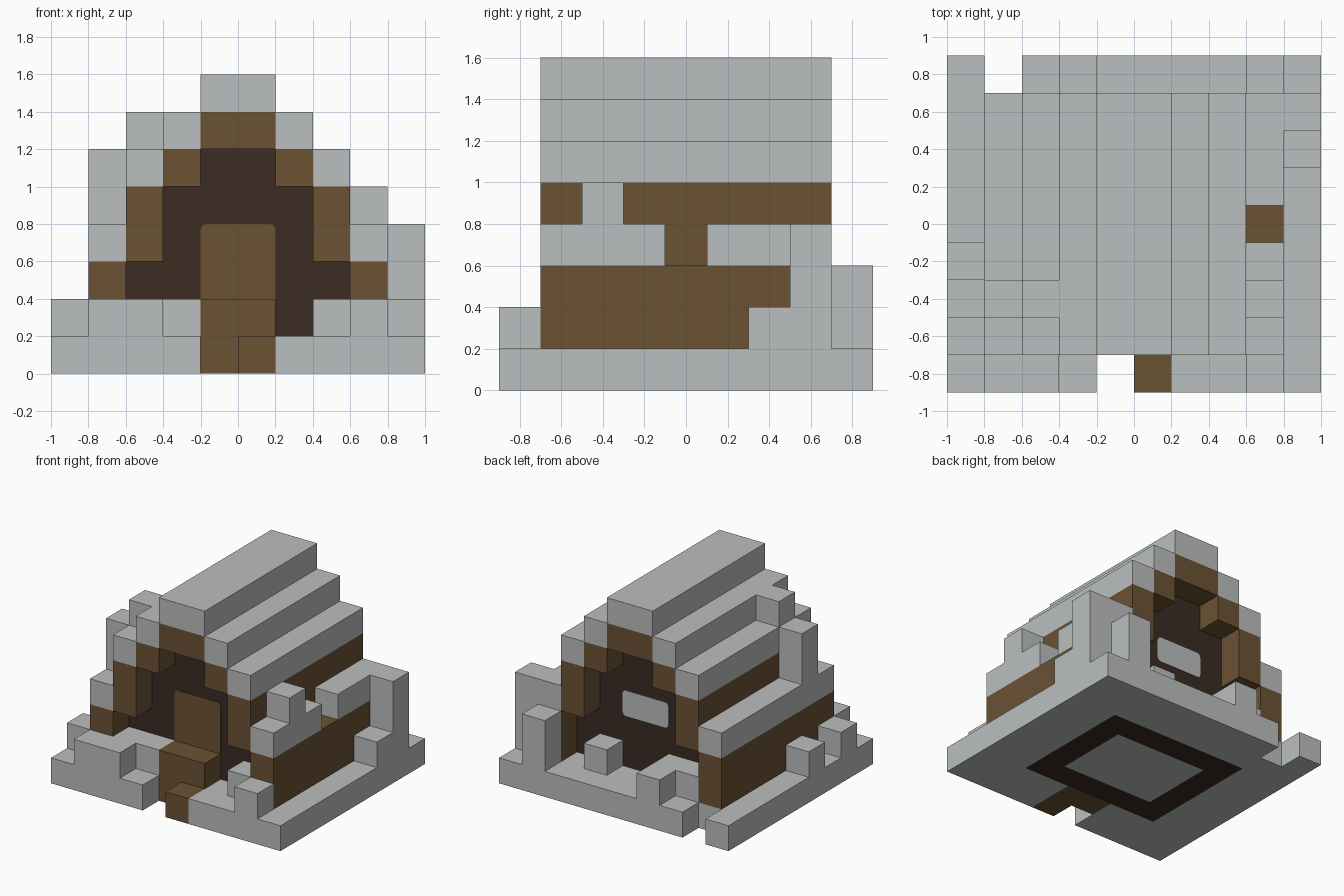
import bpy
import bmesh
from mathutils import Vector

if "Cube" in bpy.data.objects:
    bpy.data.objects.remove(bpy.data.objects["Cube"])

CELL = 0.2
ORIGIN = Vector((-1.0, -0.9, 0.0))


def material(name, rgb):
    mat = bpy.data.materials.new(name)
    mat.use_nodes = True
    mat.diffuse_color = (*rgb, 1)
    mat.node_tree.nodes["Principled BSDF"].inputs["Base Color"].default_value = (*rgb, 1)
    return mat


SNOW = material("snow", (0.50, 0.52, 0.52))
WOOD = material("wood", (0.147, 0.084, 0.034))
DARK = material("dark wood", (0.044, 0.025, 0.017))

# Grid of filled cells; each cell remembers the part it belongs to
cells = {}


def fill(part, x0, x1, y0, y1, z0, z1, mirror=False):
    for x in range(x0, x1):
        for y in range(y0, y1):
            for z in range(z0, z1):
                for cx in ((x, 9 - x) if mirror else (x,)):
                    if part:
                        cells[cx, y, z] = part
                    else:
                        cells.pop((cx, y, z), None)


def add_object(name, bm, mat):
    mesh = bpy.data.meshes.new(name)
    bm.to_mesh(mesh)
    bm.free()
    mesh.materials.append(mat)
    obj = bpy.data.objects.new(name, mesh)
    bpy.context.collection.objects.link(obj)
    return obj


def build_part(name, mat):
    """Skin the outer faces of one part, skipping faces buried in the model."""
    bm = bmesh.new()
    for cell in [c for c, part in cells.items() if part == name]:
        centre = Vector(cell) + Vector((0.5, 0.5, 0.5))
        for axis in range(3):
            for sign in (-1, 1):
                n = Vector((0, 0, 0))
                n[axis] = sign
                if tuple(int(v) for v in Vector(cell) + n) in cells:
                    continue
                u = Vector((0, 0, 0))
                u[(axis + 1) % 3] = 0.5
                v = n.cross(u)
                corners = (-u - v, u - v, u + v, v - u)
                bm.faces.new([bm.verts.new(ORIGIN + CELL * (centre + n / 2 + c))
                              for c in corners])
    bmesh.ops.remove_doubles(bm, verts=bm.verts, dist=0.001)
    bmesh.ops.dissolve_limit(bm, angle_limit=0.01, verts=bm.verts, edges=bm.edges)
    add_object(name, bm, mat)


def plate(name, mat, z0, z1, y, thick, radius=0.03):
    """Thin upright panel with rounded corners, proud of a gable wall."""
    bm = bmesh.new()
    bmesh.ops.create_cube(bm, size=1)
    for v in bm.verts:
        v.co = Vector((v.co.x * 0.4, y + v.co.y * thick,
                       (z0 + z1) / 2 + v.co.z * (z1 - z0)))
    edges = [e for e in bm.edges
             if abs(e.verts[0].co.y - e.verts[1].co.y) > thick / 2]
    bmesh.ops.bevel(bm, geom=edges, offset=radius, segments=3, profile=0.5,
                    affect='EDGES')
    add_object(name, bm, mat)


# Snowy ground slab with its two notches
fill("ground", 0, 10, 0, 9, 0, 1)
fill(None, 4, 5, 0, 1, 0, 1)
fill(None, 1, 2, 8, 9, 0, 1)

# Dark gable core, with snow floor beneath its middle
fill("gable_core", 2, 8, 2, 7, 0, 3)
fill("gable_core", 3, 7, 2, 7, 3, 5)
fill("gable_core", 4, 6, 2, 7, 5, 6)
fill("ground", 3, 7, 3, 6, 0, 1)

# Stepped timber walls and ridge beam
fill("timber_walls", 1, 2, 1, 8, 1, 3, True)
fill("timber_walls", 2, 3, 1, 8, 3, 5, True)
fill("timber_walls", 3, 4, 1, 8, 5, 6, True)
fill("timber_walls", 4, 6, 1, 8, 6, 7)

# Snow on each roof step, with a bare patch on one eave
for x, z in ((1, 3), (2, 5), (3, 6), (4, 7)):
    fill("roof_snow", x, x + 1, 1, 8, z, z + 1, True)
fill(None, 8, 9, 4, 5, 3, 4)

# Extra snow piled on the roof
fill("roof_snow", 1, 2, 2, 3, 4, 6)
fill("roof_snow", 2, 3, 2, 3, 6, 7)
fill("roof_snow", 8, 9, 2, 3, 4, 5)

# Doorstep
fill("doorstep", 4, 6, 1, 2, 0, 2)
fill("doorstep", 5, 6, 0, 1, 0, 1)

# Snow drifts: front, sides, back
fill("snow_drifts", 1, 3, 0, 1, 1, 2)
fill("snow_drifts", 2, 4, 1, 2, 1, 2)
fill("snow_drifts", 7, 8, 1, 2, 1, 2)
fill("snow_drifts", 8, 9, 0, 1, 1, 2)
fill("snow_drifts", 9, 10, 6, 7, 1, 2)
fill("snow_drifts", 9, 10, 7, 8, 1, 4)
fill("snow_drifts", 0, 1, 1, 2, 1, 2)
fill("snow_drifts", 0, 1, 3, 4, 1, 2)
fill("snow_drifts", 8, 9, 8, 9, 1, 3)
fill("snow_drifts", 6, 7, 7, 8, 1, 2)
fill("snow_drifts", 2, 4, 7, 8, 1, 2)
fill("snow_drifts", 3, 4, 8, 9, 1, 2)

for part, mat in (("ground", SNOW), ("gable_core", DARK), ("timber_walls", WOOD),
                  ("roof_snow", SNOW), ("doorstep", WOOD), ("snow_drifts", SNOW)):
    build_part(part, mat)

# Door and frosted back window
plate("door", WOOD, 0.3, 0.8, -0.5, 0.008)
plate("back_window", SNOW, 0.6, 0.8, 0.5, 0.008)
